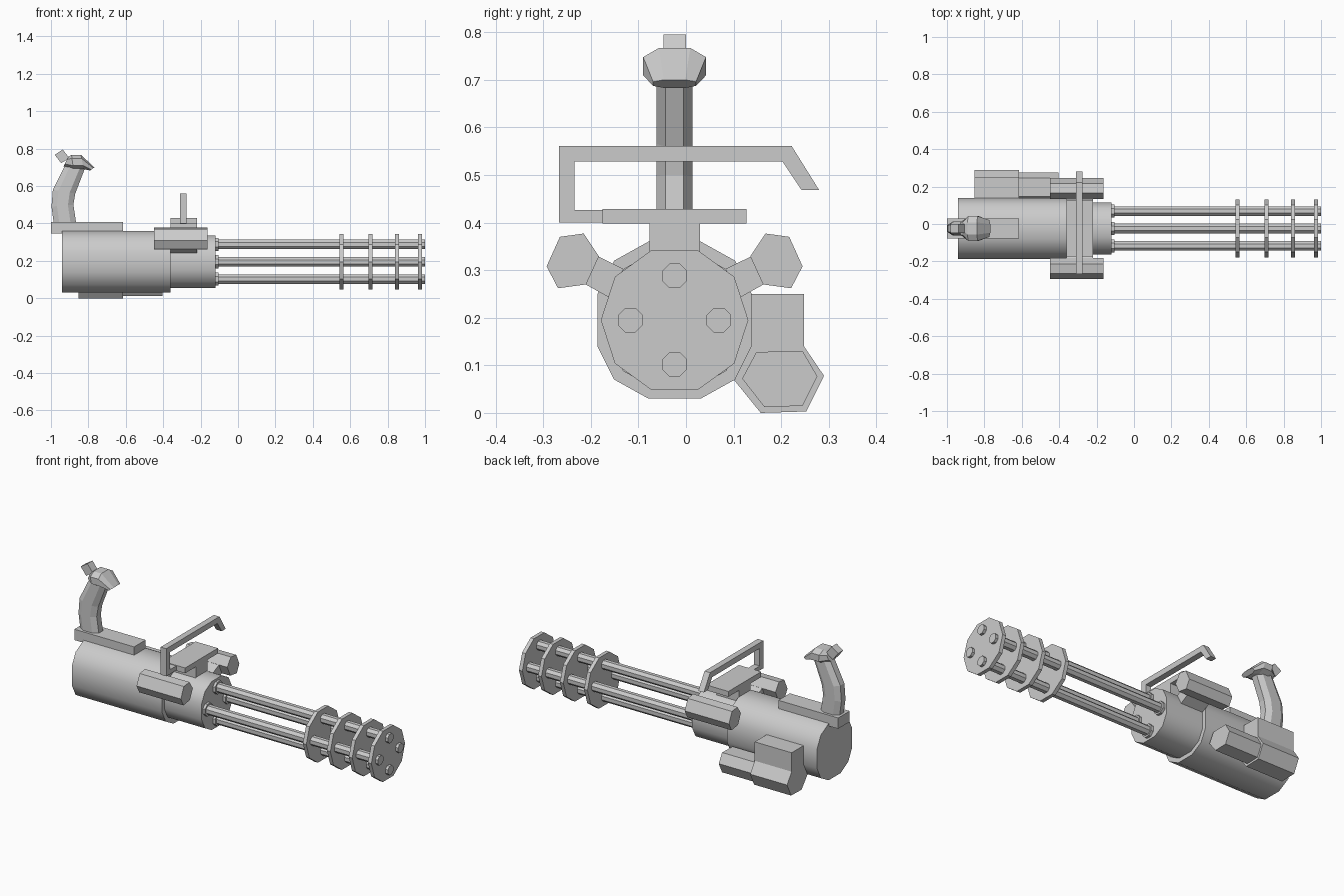
import bpy, bmesh, math
from mathutils import Vector

if "Cube" in bpy.data.objects:
    bpy.data.objects.remove(bpy.data.objects["Cube"])

CY, CZ = -0.024, 0.195          # axis of the gun


def loft(name, rings, smooth=False):
    """Closed skin through rings holding equal numbers of points."""
    bm = bmesh.new()
    vs = [[bm.verts.new(p) for p in r] for r in rings]
    n = len(vs[0])
    bm.faces.new(vs[0])
    bm.faces.new(vs[-1])
    for a, b in zip(vs, vs[1:]):
        for i in range(n):
            j = (i + 1) % n
            bm.faces.new((a[i], a[j], b[j], b[i]))
    bmesh.ops.recalc_face_normals(bm, faces=bm.faces)
    me = bpy.data.meshes.new(name)
    bm.to_mesh(me)
    bm.free()
    ob = bpy.data.objects.new(name, me)
    bpy.context.collection.objects.link(ob)
    if smooth:
        bpy.ops.object.select_all(action='DESELECT')
        bpy.context.view_layer.objects.active = ob
        ob.select_set(True)
        bpy.ops.object.shade_smooth_by_angle(angle=math.radians(35))
    return ob


def prism(name, profile, x0, x1, smooth=False):
    """Extrude a (y, z) profile along x."""
    return loft(name, [[(x, y, z) for y, z in profile] for x in (x0, x1)], smooth)


def rect(y0, y1, z0, z1):
    return [(y0, z0), (y1, z0), (y1, z1), (y0, z1)]


def ngon(y, z, r, n, turn=0.0):
    return [(y + r * math.cos(turn + math.tau * i / n),
             z + r * math.sin(turn + math.tau * i / n)) for i in range(n)]


def section(a, b, w, cut=0.5):
    """Eight-sided ring between xz points a and b, half width w in y."""
    a, b = Vector((a[0], CY, a[1])), Vector((b[0], CY, b[1]))
    c, h, s = (a + b) / 2, (b - a) / 2, Vector((0, w, 0))
    k = [(1, cut), (cut, 1), (-cut, 1), (-1, cut),
         (-1, -cut), (-cut, -1), (cut, -1), (1, -cut)]
    return [c + h * u + s * v for u, v in k]


# Main housing and narrower front housing: bevelled square cross-section
quarter = [(0.162, 0.055), (0.127, 0.125), (0.055, 0.165)]
half = quarter + [(-y, z) for y, z in reversed(quarter)]
shell = half + [(-y, -z) for y, z in half]


def housing(s):
    return [(CY + y * s, CZ + z * s) for y, z in shell]


prism("main_housing", housing(1), -0.94, -0.36, True)
prism("front_housing", housing(0.855), -0.37, -0.12, True)

# Barrels with collars
for i, (y, z) in enumerate(ngon(CY, CZ, 0.093, 4)):
    prism(f"barrel_{i}", ngon(y, z, 0.028, 8, math.pi / 8), -0.13, 1.0, True)
    prism(f"barrel_collar_{i}", ngon(y, z, 0.038, 8, math.pi / 8), -0.13, -0.105)

# Clamp discs
for i, x in enumerate((0.554, 0.709, 0.85, 0.973)):
    prism(f"clamp_disc_{i}", ngon(CY, CZ, 0.155, 10), x - 0.011, x + 0.011)

# Rear grip mount, curved grip, grip head and trigger button
prism("grip_mount", rect(-0.077, 0.029, 0.345, 0.408), -1.0, -0.615)
loft("rear_grip", [section((-0.985, 0.40), (-0.865, 0.40), 0.038),
                   section((-0.997, 0.49), (-0.88, 0.50), 0.038),
                   section((-0.99, 0.58), (-0.87, 0.56), 0.038),
                   section((-0.92, 0.72), (-0.82, 0.69), 0.038)])
loft("grip_head", [section((-0.932, 0.705), (-0.908, 0.755), 0.035),
                   section((-0.88, 0.69), (-0.89, 0.767), 0.066),
                   section((-0.825, 0.69), (-0.84, 0.767), 0.066),
                   section((-0.79, 0.683), (-0.768, 0.70), 0.045)])
button = [(-0.98, 0.767), (-0.937, 0.795), (-0.902, 0.75), (-0.945, 0.722)]
loft("trigger_button", [[(x, y, z) for x, z in button] for y in (-0.047, 0.0)])

# Top plate, its support and the carrying handle
prism("handle_support", rect(-0.077, 0.029, 0.30, 0.405), -0.362, -0.218)
prism("handle_plate", rect(-0.175, 0.127, 0.398, 0.429), -0.362, -0.218)
outer = [(-0.17, 0.40), (-0.267, 0.40), (-0.267, 0.561), (0.222, 0.561), (0.28, 0.468)]
inner = [(-0.17, 0.426), (-0.234, 0.426), (-0.234, 0.528), (0.203, 0.528), (0.243, 0.468)]
loft("carry_handle", [[(-0.311, *o), (-0.275, *o), (-0.275, *i), (-0.311, *i)]
                      for o, i in zip(outer, inner)])

# Mirrored side pods on necks
pod = [(0.245, 0.308), (0.217, 0.370), (0.167, 0.377),
       (0.135, 0.329), (0.162, 0.270), (0.221, 0.262)]
neck = [(0.06, 0.27), (0.137, 0.329), (0.163, 0.270), (0.10, 0.235)]
neck[0] = (0.08, 0.301)
for side, flip in (("right", False), ("left", True)):
    m = lambda pts: [(2 * CY - y, z) if flip else (y, z) for y, z in pts]
    prism(f"{side}_pod", m(pod), -0.448, -0.163)
    prism(f"{side}_pod_neck", m(neck), -0.362, -0.218)

# Lower motor: hexagonal casing with a tall feed box, and a slimmer nose
prism("motor_casing", [(0.137, 0.25), (0.248, 0.25), (0.248, 0.14), (0.29, 0.078),
                       (0.253, 0.003), (0.157, 0.0), (0.102, 0.068), (0.137, 0.14)],
      -0.854, -0.616)
prism("motor_nose", [(0.148, 0.128), (0.245, 0.13), (0.276, 0.077),
                     (0.245, 0.015), (0.165, 0.012), (0.118, 0.072)], -0.62, -0.404)
